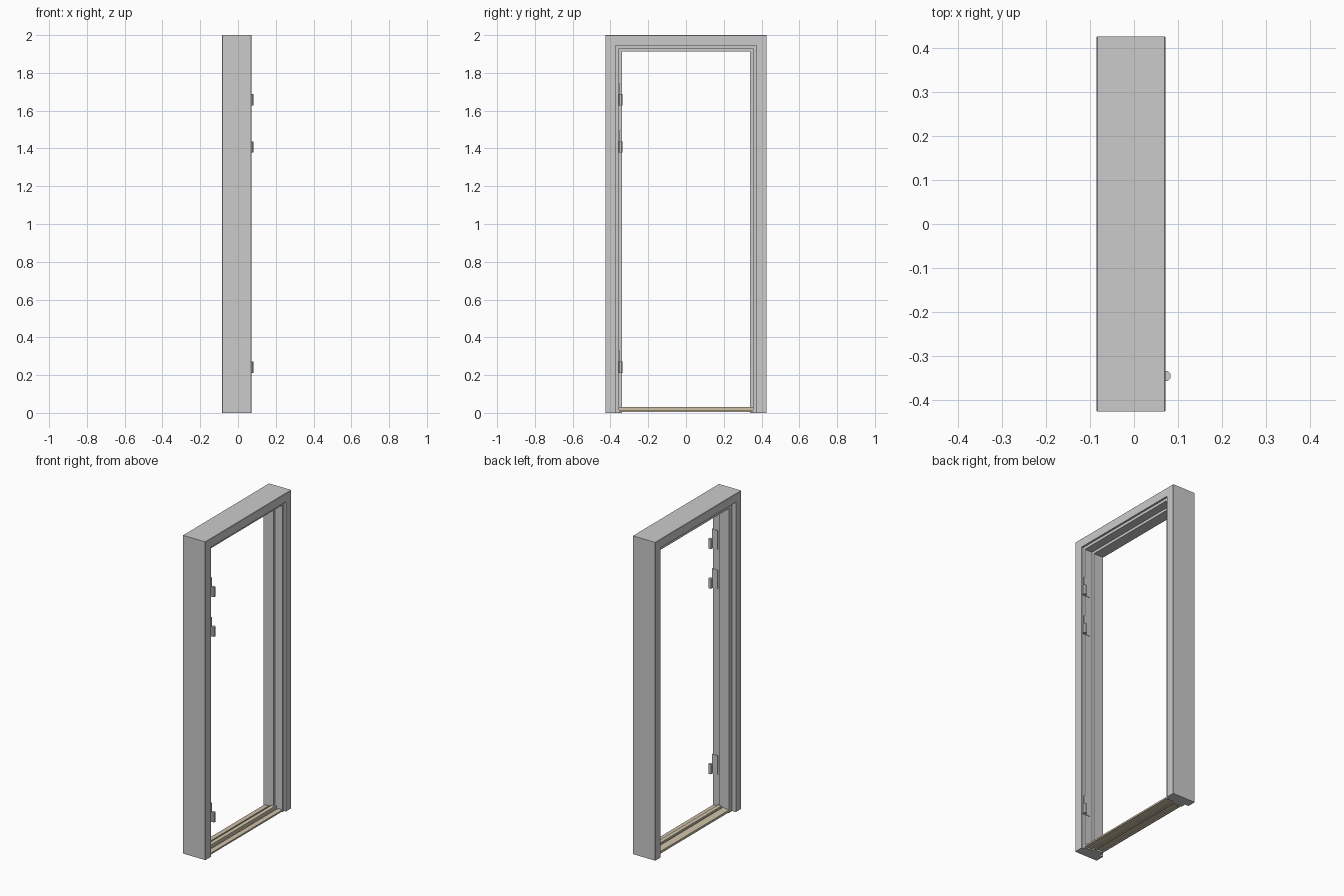
import bpy, bmesh

if "Cube" in bpy.data.objects:
    bpy.data.objects.remove(bpy.data.objects["Cube"])

HALF_W, TOP = 0.427, 2.0


def make_object(name, bm, mat=None):
    bmesh.ops.recalc_face_normals(bm, faces=bm.faces)
    mesh = bpy.data.meshes.new(name)
    bm.to_mesh(mesh)
    bm.free()
    obj = bpy.data.objects.new(name, mesh)
    bpy.context.collection.objects.link(obj)
    if mat:
        mesh.materials.append(mat)
    return obj


def loft(name, rings, mat=None):
    """Skin equal-length closed rings and cap both ends."""
    bm = bmesh.new()
    rows = [[bm.verts.new(p) for p in ring] for ring in rings]
    n = len(rows[0])
    for a, b in zip(rows, rows[1:]):
        for i in range(n):
            j = (i + 1) % n
            bm.faces.new((a[i], a[j], b[j], b[i]))
    bm.faces.new(rows[0])
    bm.faces.new(rows[-1])
    return make_object(name, bm, mat)


def box(name, x, y, z):
    corners = [(x[0], y[0]), (x[1], y[0]), (x[1], y[1]), (x[0], y[1])]
    return loft(name, [[(px, py, h) for px, py in corners] for h in z])


# Door frame: rebated profile (x, depth inward from the outside), mitred up and over
profile = [(-0.085, 0.002), (-0.083, 0), (0.070, 0), (0.072, 0.002),
           (0.072, 0.054), (0.060, 0.054), (0.060, 0.071), (0.008, 0.071),
           (0.008, 0.087), (-0.060, 0.087), (-0.060, 0.054), (-0.085, 0.054)]
stations = [(-1, False), (-1, True), (1, True), (1, False)]
loft("door_frame", [[(x, side * (HALF_W - d), TOP - d if up else 0.0)
                     for x, d in profile] for side, up in stations])

# Threshold: stepped sill with drainage channels between the jambs
tan = bpy.data.materials.new("sill_tan")
tan.diffuse_color = (0.62, 0.54, 0.40, 1)
tan.use_nodes = True
tan.node_tree.nodes["Principled BSDF"].inputs["Base Color"].default_value = tan.diffuse_color
sill = [(0.060, 0.004), (0.060, 0.014), (0.030, 0.016), (0.030, 0.010),
        (0.018, 0.010), (0.018, 0.030), (-0.008, 0.030), (-0.008, 0.018),
        (-0.020, 0.018), (-0.020, 0.026), (-0.060, 0.018), (-0.060, 0.004),
        (-0.052, 0.004), (-0.052, 0.010), (-0.010, 0.012), (-0.010, 0.004),
        (0.006, 0.004), (0.006, 0.008), (0.050, 0.008), (0.050, 0.004)]
loft("threshold", [[(x, y, z) for x, z in sill] for y in (-0.355, 0.355)], tan)

# Hinges: chamfered knuckle on the open side and a leaf let into the jamb
knuckle = [(0.062, -0.357), (0.077, -0.357), (0.083, -0.351),
           (0.083, -0.341), (0.077, -0.335), (0.062, -0.335)]
for i, z in enumerate((0.212, 1.378, 1.627), 1):
    loft(f"hinge_knuckle_{i}", [[(x, y, h) for x, y in knuckle]
                                for h in (z, z + 0.06)])
    box(f"hinge_leaf_{i}", (0.028, 0.068), (-0.357, -0.353), (z, z + 0.12))
